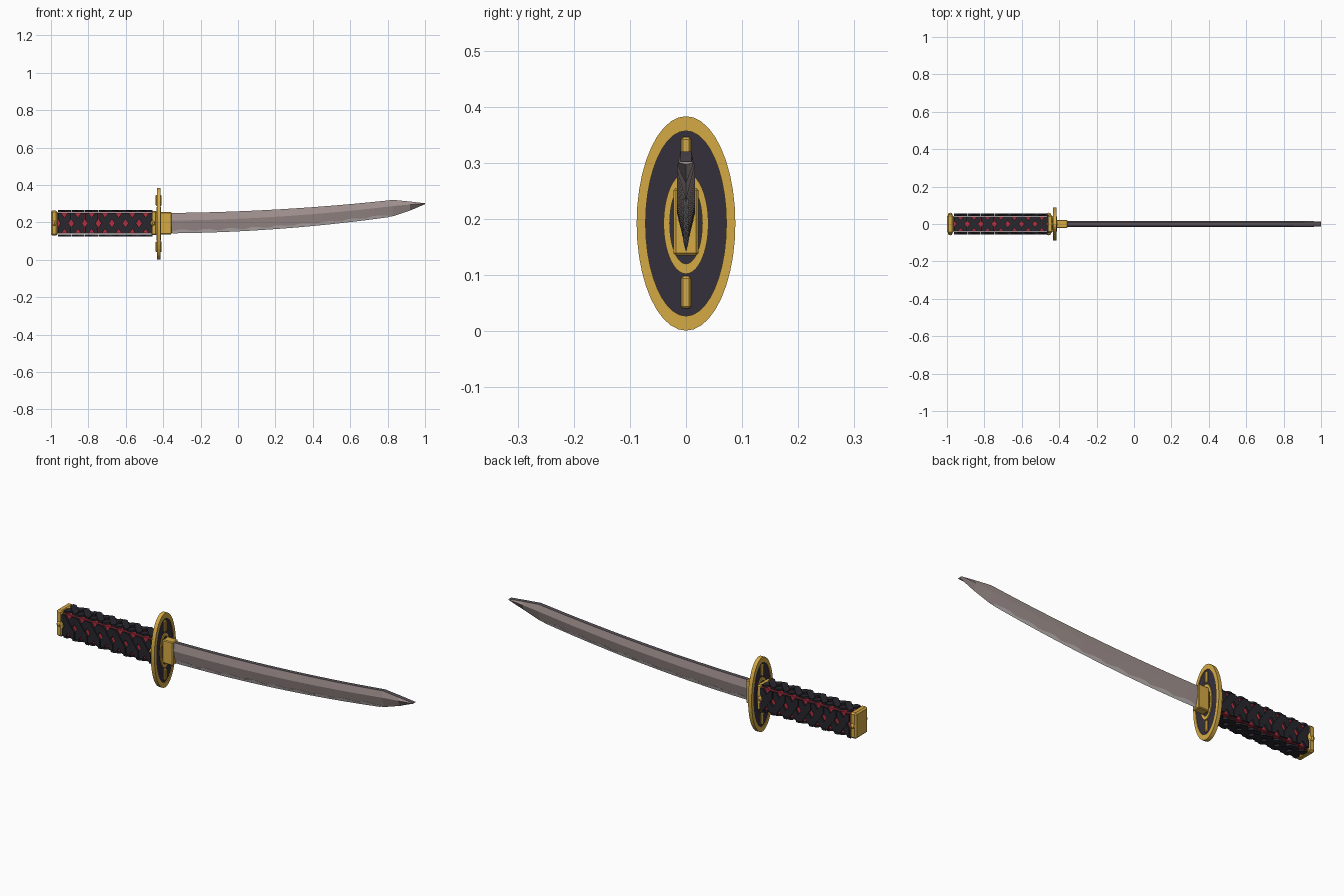
import bpy, bmesh, math
from mathutils import Vector

if "Cube" in bpy.data.objects:
    bpy.data.objects.remove(bpy.data.objects["Cube"])

def mat(name, r, g, b):
    m = bpy.data.materials.new(name)
    m.diffuse_color = (r, g, b, 1)
    m.use_nodes = True
    m.node_tree.nodes["Principled BSDF"].inputs["Base Color"].default_value = m.diffuse_color
    return m

GOLD = mat("gold", 0.66, 0.40, 0.06)
DARK = mat("dark_iron", 0.035, 0.03, 0.045)
CORD = mat("black_cord", 0.02, 0.02, 0.027)
RED = mat("red_skin", 0.45, 0.03, 0.05)
STEEL = mat("steel", 0.36, 0.29, 0.28)
SPINE = mat("dark_steel", 0.10, 0.085, 0.10)
EDGE = mat("temper_steel", 0.50, 0.46, 0.45)
ZC = 0.195

def finish(bm, name, *mats):
    bmesh.ops.recalc_face_normals(bm, faces=bm.faces)
    me = bpy.data.meshes.new(name)
    bm.to_mesh(me)
    bm.free()
    for m in mats:
        me.materials.append(m)
    ob = bpy.data.objects.new(name, me)
    bpy.context.collection.objects.link(ob)
    return ob

def box(name, x0, x1, hy, z0, z1, m, bevel=0.0):
    bm = bmesh.new()
    bmesh.ops.create_cube(bm, size=1)
    for v in bm.verts:
        v.co = ((x0 + x1) / 2 + v.co.x * (x1 - x0), v.co.y * 2 * hy,
                (z0 + z1) / 2 + v.co.z * (z1 - z0))
    if bevel:
        bmesh.ops.bevel(bm, geom=bm.edges[:], offset=bevel, segments=1, affect='EDGES')
    return finish(bm, name, m)

def ellipse_ring(name, x0, x1, outer, inner, m, n=40):
    """Elliptical ring (or solid disc when inner is None), axis along x."""
    bm = bmesh.new()
    def loop(x, r):
        return [bm.verts.new((x, r[0] * math.cos(2 * math.pi * i / n),
                              0.192 + r[1] * math.sin(2 * math.pi * i / n))) for i in range(n)]
    a, b = loop(x0, outer), loop(x1, outer)
    loops = [a, b]
    if inner:
        loops += [loop(x1, inner), loop(x0, inner), a]
    else:
        bm.faces.new(a)
        bm.faces.new(b)
    for p, q in zip(loops, loops[1:]):
        for i in range(n):
            j = (i + 1) % n
            bm.faces.new((p[i], p[j], q[j], q[i]))
    return finish(bm, name, m)

def sweep(name, sections, mats, spine_faces=()):
    """Skin closed sections together and cap both ends."""
    bm = bmesh.new()
    rings = [[bm.verts.new(p) for p in s] for s in sections]
    n = len(rings[0])
    for p, q in zip(rings, rings[1:]):
        for i in range(n):
            j = (i + 1) % n
            f = bm.faces.new((p[i], p[j], q[j], q[i]))
            f.material_index = 1 if i in spine_faces else 0
    bm.faces.new(rings[0])
    bm.faces.new(rings[-1])
    return finish(bm, name, *mats)

# Blade: flat spine, ridge line, sharp lower edge, angled point
def blade_z(x):
    t = (x + 0.37) / 1.20
    return 0.143 + 0.01 * t + 0.08 * t * t, 0.25 + 0.01 * t + 0.06 * t * t

def section(x, lo, ridge, hi, hy, hs):
    return [(x, 0, lo), (x, hy, ridge), (x, hs, hi), (x, -hs, hi), (x, -hy, ridge)]

secs = []
for i in range(17):
    x = -0.37 + 1.20 * i / 16
    lo, hi = blade_z(x)
    secs.append(section(x, lo, lo + 0.62 * (hi - lo), hi, 0.016, 0.010))
secs.append(section(0.92, 0.263, 0.295, 0.311, 0.0155, 0.010))
secs.append(section(1.0, 0.297, 0.300, 0.302, 0.014, 0.010))
sweep("blade", secs, (STEEL, SPINE), (2,))

# Wavy tempered strip along the cutting edge
secs = []
for i in range(37):
    x = -0.35 + 1.16 * i / 36
    lo, hi = blade_z(x)
    f = (0.14, 0.26, 0.26, 0.18)[i % 4]
    hy = 0.016 * f + 0.001
    z = lo + f * 0.62 * (hi - lo)
    secs.append([(x, 0, lo - 0.002), (x, hy, z), (x, -hy, z)])
sweep("temper_line", secs, (EDGE,))

# Blade collar and guard
box("blade_collar", -0.415, -0.355, 0.022, 0.135, 0.255, GOLD, 0.004)
ellipse_ring("guard_plate", -0.431, -0.417, (0.074, 0.167), None, DARK)
ellipse_ring("guard_rim", -0.434, -0.414, (0.088, 0.191), (0.072, 0.165), GOLD)
ellipse_ring("guard_inner_ring", -0.436, -0.412, (0.040, 0.090), (0.029, 0.072), GOLD)
for nm, z0, z1 in (("lower", 0.04, 0.098), ("upper", 0.288, 0.346)):
    box("guard_pin_" + nm, -0.440, -0.408, 0.009, z0, z1, GOLD, 0.004)

# Handle core, end fittings
box("handle_core", -0.97, -0.44, 0.041, 0.139, 0.253, RED, 0.003)
box("handle_collar", -0.462, -0.434, 0.047, 0.131, 0.261, GOLD, 0.006)
box("pommel", -1.0, -0.965, 0.050, 0.129, 0.263, GOLD, 0.008)

# Small studs on the sides of both fittings
for nm, x in (("pommel", -0.982), ("collar", -0.456)):
    bm = bmesh.new()
    for s in (-1, 1):
        r = bmesh.ops.create_uvsphere(bm, u_segments=8, v_segments=6, radius=0.013)
        bmesh.ops.translate(bm, verts=r["verts"], vec=(x, s * 0.048, ZC))
    finish(bm, nm + "_studs", GOLD)

# Crossed cord wraps: clipped diagonal straps on all four handle faces
def strap(bm, xc, sx, h, to3d, n0, n1):
    clip, d, s = 0.0355, 0.021, 0.038
    vx = h * (clip - d) / s
    flat = [(-clip, -h), (d - s, -h), (clip, vx), (clip, h), (s - d, h), (-clip, -vx)]
    lo = [bm.verts.new(to3d(xc + sx * u, v, n0)) for u, v in flat]
    hi = [bm.verts.new(to3d(xc + sx * u, v, n1)) for u, v in flat]
    bm.faces.new(lo)
    bm.faces.new(hi)
    for i in range(6):
        j = (i + 1) % 6
        bm.faces.new((lo[i], lo[j], hi[j], hi[i]))

FACES = {
    "front": (0.055, 0.041, lambda u, v, n: Vector((u, -n, ZC + v))),
    "back": (0.055, 0.041, lambda u, v, n: Vector((u, n, ZC + v))),
    "top": (0.040, 0.058, lambda u, v, n: Vector((u, v, ZC + n))),
    "bottom": (0.040, 0.058, lambda u, v, n: Vector((u, v, ZC - n))),
}
for nm, (h, base, to3d) in FACES.items():
    bm = bmesh.new()
    for k in range(7):
        xc = -0.928 + 0.0725 * k
        strap(bm, xc, 1, h, to3d, base + 0.001, base + 0.011)
        strap(bm, xc, -1, h, to3d, base + 0.003, base + 0.014)
    finish(bm, "cord_wrap_" + nm, CORD)
